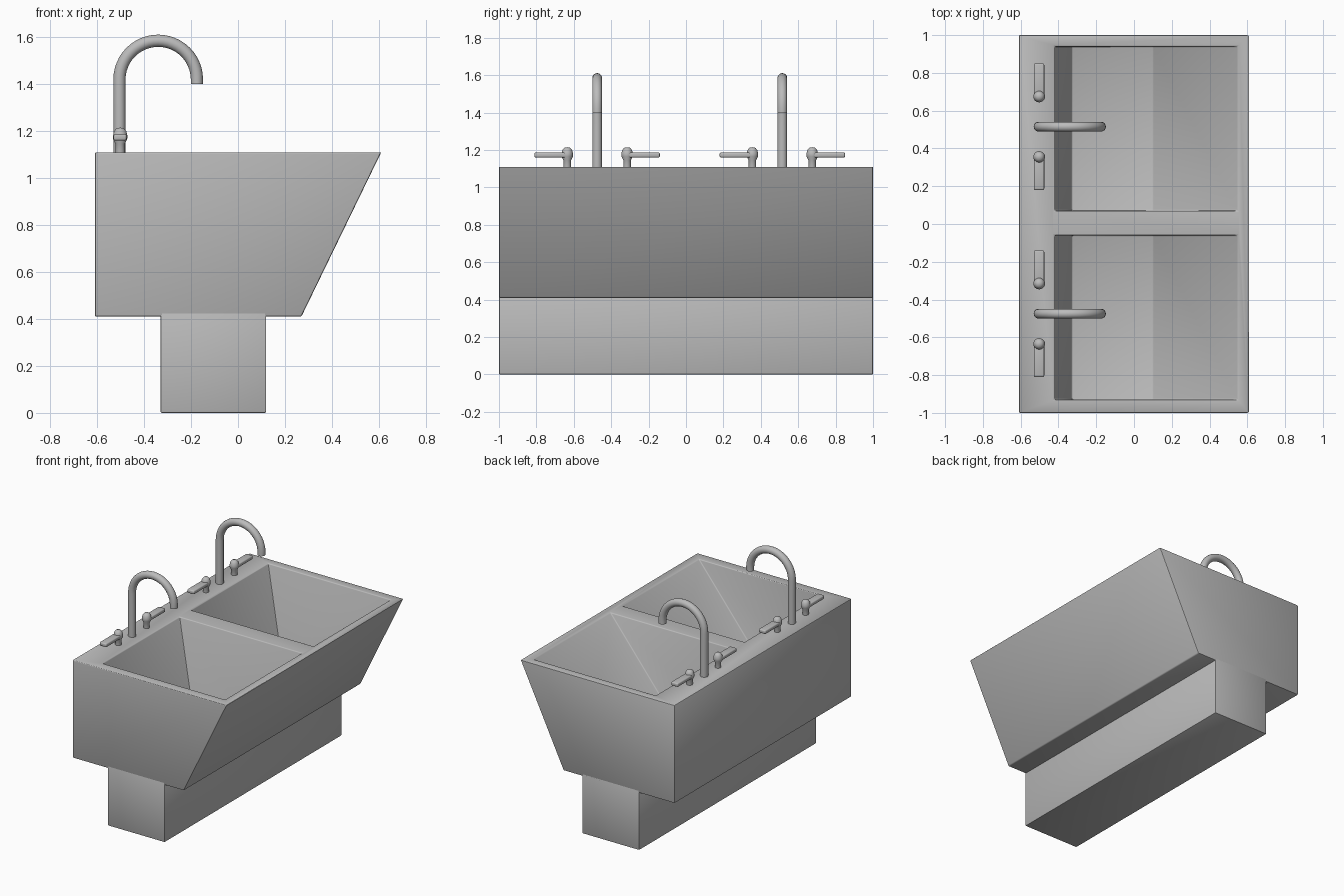
import bpy, bmesh, math
from mathutils import Vector

cube = bpy.data.objects.get("Cube")
if cube:
    bpy.data.objects.remove(cube, do_unlink=True)

grey = bpy.data.materials.new("plain_grey")
grey.use_nodes = True
colour = (0.5, 0.5, 0.5, 1)
grey.diffuse_color = colour
grey.node_tree.nodes["Principled BSDF"].inputs["Base Color"].default_value = colour


def finish(name, bm):
    bmesh.ops.recalc_face_normals(bm, faces=bm.faces)
    mesh = bpy.data.meshes.new(name)
    bm.to_mesh(mesh)
    bm.free()
    mesh.materials.append(grey)
    obj = bpy.data.objects.new(name, mesh)
    bpy.context.collection.objects.link(obj)
    return obj


def activate(obj):
    bpy.ops.object.select_all(action='DESELECT')
    obj.select_set(True)
    bpy.context.view_layer.objects.active = obj


def smooth(obj):
    activate(obj)
    bpy.ops.object.shade_smooth_by_angle(angle=math.radians(40))


def soften(obj, width, segments=2):
    mod = obj.modifiers.new("soft_edges", 'BEVEL')
    mod.width = width
    mod.segments = segments
    mod.limit_method = 'ANGLE'
    activate(obj)
    bpy.ops.object.modifier_apply(modifier=mod.name)
    smooth(obj)


def prism(name, outline, y0, y1):
    """Extrude an x-z outline along y."""
    bm = bmesh.new()
    face = bm.faces.new([bm.verts.new((x, y0, z)) for x, z in outline])
    new = bmesh.ops.extrude_face_region(bm, geom=[face])["geom"]
    verts = [v for v in new if isinstance(v, bmesh.types.BMVert)]
    bmesh.ops.translate(bm, verts=verts, vec=(0, y1 - y0, 0))
    return finish(name, bm)


def tube(name, path, radius, sides=20):
    """Sweep a circle along a path lying in an x-z plane."""
    bm = bmesh.new()
    rings = []
    for i, p in enumerate(path):
        along = (path[min(i + 1, len(path) - 1)] - path[max(i - 1, 0)]).normalized()
        side = Vector((0, 1, 0))
        up = along.cross(side)
        angles = [math.tau * k / sides for k in range(sides)]
        rings.append([bm.verts.new(p + radius * (side * math.cos(a) + up * math.sin(a)))
                      for a in angles])
    for a, b in zip(rings, rings[1:]):
        for k in range(sides):
            n = (k + 1) % sides
            bm.faces.new((a[k], a[n], b[n], b[k]))
    bm.faces.new(rings[0])
    bm.faces.new(rings[-1])
    return finish(name, bm)


def lathe(name, profile, centre, sides=20):
    """Spin a radius-height profile about a vertical axis."""
    bm = bmesh.new()
    verts = [bm.verts.new((r, 0, z)) for r, z in profile]
    edges = [bm.edges.new(pair) for pair in zip(verts, verts[1:])]
    bmesh.ops.spin(bm, geom=verts + edges, cent=(0, 0, 0), axis=(0, 0, 1),
                   angle=math.tau, steps=sides, use_duplicate=False)
    bmesh.ops.remove_doubles(bm, verts=bm.verts, dist=0.0005)
    bmesh.ops.translate(bm, verts=bm.verts, vec=centre)
    return finish(name, bm)


RIM = 1.11
UNDERSIDE = 0.41
FLOOR = 0.55

# Pedestal
pedestal = prism("pedestal", [(-0.33, 0), (0.12, 0), (0.12, UNDERSIDE + 0.02),
                              (-0.33, UNDERSIDE + 0.02)], -1, 1)
soften(pedestal, 0.006)

# Trough body with a sloping front and two hollow basins
body = prism("sink_body", [(-0.61, UNDERSIDE), (0.27, UNDERSIDE),
                           (0.61, RIM), (-0.61, RIM)], -1, 1)
over = 0.1
depth = RIM - FLOOR
back_out = -0.42 - 0.09 * over / depth
front_out = 0.55 + 0.45 * over / depth
hollow = [(-0.33, FLOOR), (0.10, FLOOR), (front_out, RIM + over), (back_out, RIM + over)]
for y0, y1 in ((-0.93, -0.06), (0.07, 0.94)):
    cutter = prism("basin_cutter", hollow, y0, y1)
    cutter.hide_render = True
    cut = body.modifiers.new("basin", 'BOOLEAN')
    cut.operation = 'DIFFERENCE'
    cut.solver = 'EXACT'
    cut.object = cutter
    activate(body)
    bpy.ops.object.modifier_apply(modifier=cut.name)
    bpy.data.objects.remove(cutter, do_unlink=True)
soften(body, 0.007)

# Taps: a hooked spout with a lever handle on each side
BEND = 0.165
KNOB = [(0, 1.10), (0.02, 1.10), (0.02, 1.145), (0.03, 1.165), (0.031, 1.18),
        (0.026, 1.2), (0.016, 1.212), (0, 1.215)]
for label, y in (("front", -0.475), ("rear", 0.515)):
    path = [Vector((-0.505, y, RIM - 0.01)), Vector((-0.505, y, 1.3))]
    for k in range(25):
        a = math.pi * (1 - k / 24)
        path.append(Vector((-0.34 + BEND * math.cos(a), y, 1.42 + BEND * math.sin(a))))
    path.append(Vector((-0.175, y, 1.4)))
    smooth(tube(label + "_spout", path, 0.026))

    for side, sign in (("near", -1), ("far", 1)):
        hy = y + sign * 0.16
        smooth(lathe(f"{label}_{side}_handle_knob", KNOB, (-0.502, hy, 0)))
        ends = sorted((hy - sign * 0.01, hy + sign * 0.175))
        lever = prism(f"{label}_{side}_lever",
                      [(-0.53, 1.16), (-0.475, 1.16), (-0.475, 1.187), (-0.53, 1.187)], *ends)
        soften(lever, 0.008, 3)
